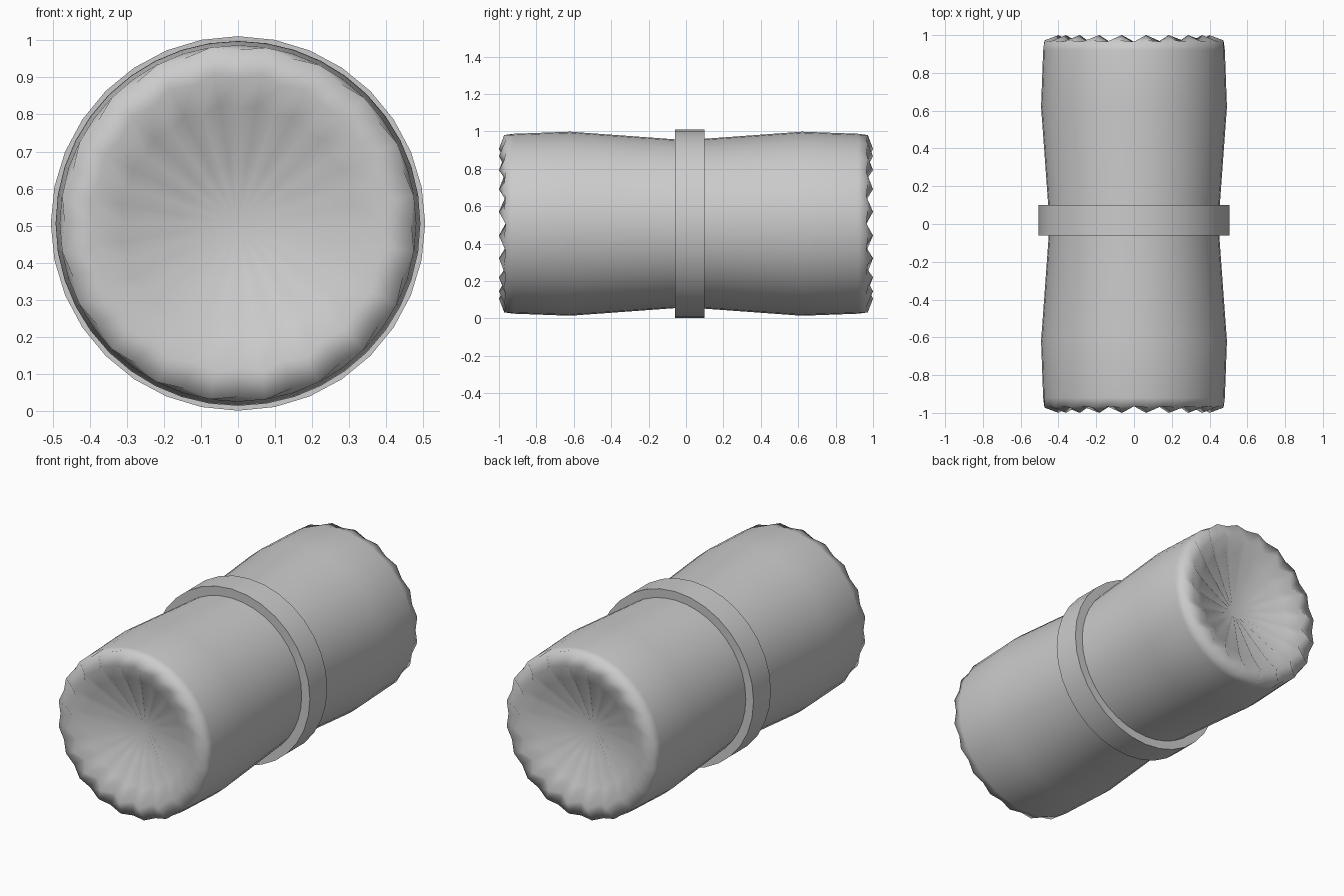
import bpy, bmesh, math

if "Cube" in bpy.data.objects:
    bpy.data.objects.remove(bpy.data.objects["Cube"])

CZ = 0.506      # height of the roll's axis
N = 40          # segments round the roll (20 pleats, each ridge + valley)


def make_object(name, bm):
    bmesh.ops.recalc_face_normals(bm, faces=bm.faces)
    mesh = bpy.data.meshes.new(name)
    bm.to_mesh(mesh)
    bm.free()
    ob = bpy.data.objects.new(name, mesh)
    bpy.context.collection.objects.link(ob)
    for p in mesh.polygons:
        p.use_smooth = True
    return ob


def add_ring(bm, n, valley, ridge):
    """Ring round the y axis; (radius, y) alternates between valley and ridge."""
    ring = []
    for k in range(n):
        r, y = ridge if k % 2 else valley
        a = 2 * math.pi * k / n
        ring.append(bm.verts.new((r * math.sin(a), y, CZ + r * math.cos(a))))
    return ring


def bridge(bm, a, b):
    n = len(a)
    for k in range(n):
        bm.faces.new((a[k], a[(k + 1) % n], b[(k + 1) % n], b[k]))


# Pinched roll with pleated, sunken ends: half profile from end centre to waist
half = [
    ((0.16, 0.885), (0.16, 0.902)),   # inner pleats
    ((0.31, 0.925), (0.32, 0.958)),   # outer pleats
    ((0.39, 0.960), (0.405, 1.000)),  # toothed lip
    ((0.468, 0.965), (0.480, 0.972)), # outer rim
    ((0.481, 0.92), (0.481, 0.92)),   # shoulder
    ((0.492, 0.62), (0.492, 0.62)),   # bulge
]
waist = [((0.447, 0.0), (0.447, 0.0))]
mirrored = [tuple((r, -y) for r, y in pair) for pair in half]
profile = mirrored + waist + half[::-1]

bm = bmesh.new()
rings = [add_ring(bm, N, v, r) for v, r in profile]
for a, b in zip(rings, rings[1:]):
    bridge(bm, a, b)
for ring, y in ((rings[0], -0.85), (rings[-1], 0.85)):
    centre = bm.verts.new((0, y, CZ))
    for k in range(N):
        bm.faces.new((ring[k], ring[(k + 1) % N], centre))
make_object("pleated_roll", bm)

# Band round the waist
bm = bmesh.new()
section = [(0.44, -0.058), (0.505, -0.06), (0.505, 0.10), (0.44, 0.098)]
rings = [add_ring(bm, 32, p, p) for p in section]
for a, b in zip(rings, rings[1:] + rings[:1]):
    bridge(bm, a, b)
band = make_object("waist_band", bm)
bpy.context.view_layer.objects.active = band
band.select_set(True)
bpy.ops.object.shade_smooth_by_angle(angle=math.radians(40))
